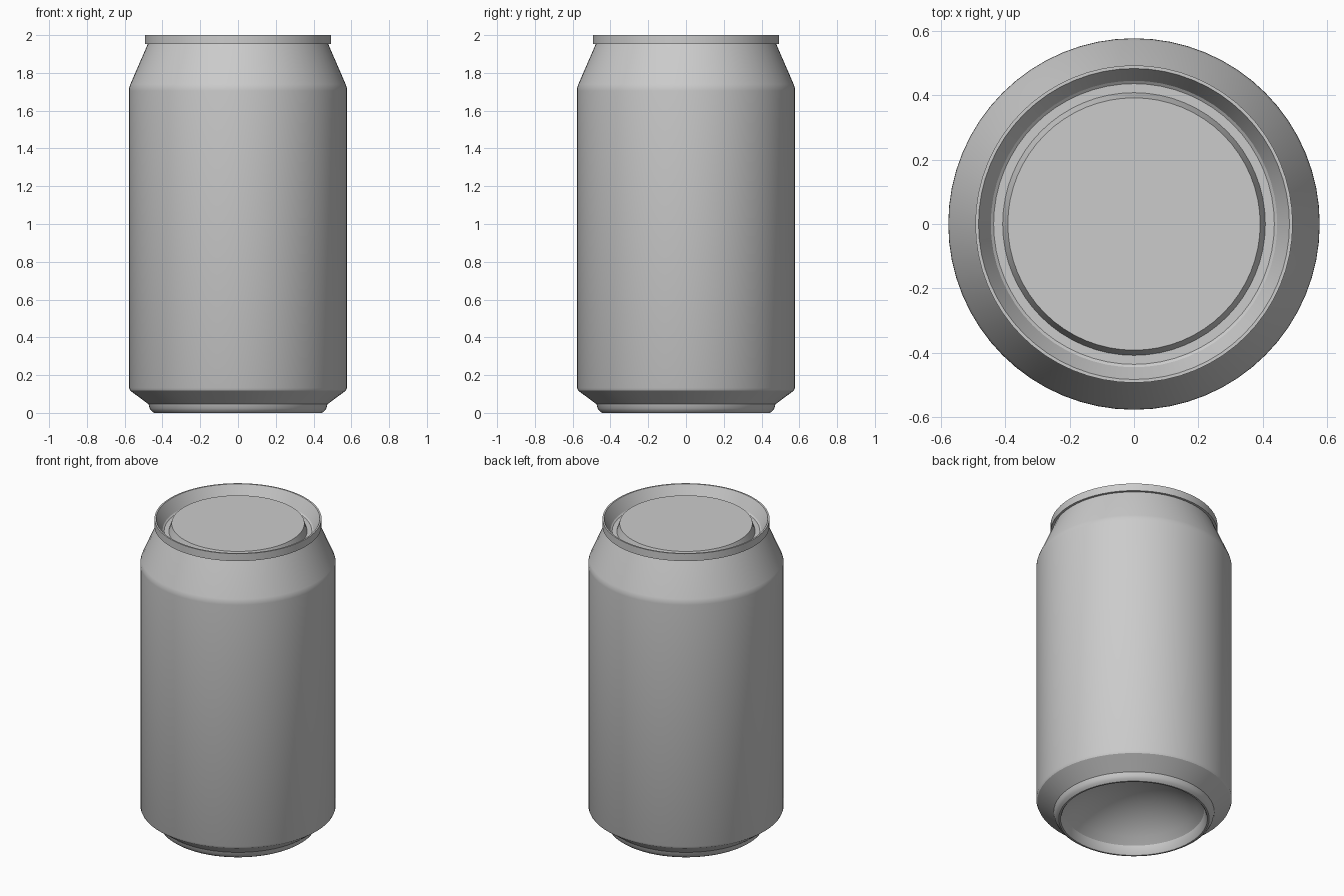
import bpy
import bmesh
import math

if "Cube" in bpy.data.objects:
    bpy.data.objects.remove(bpy.data.objects["Cube"], do_unlink=True)

SEGMENTS = 64

metal = bpy.data.materials.new("grey_metal")
metal.use_nodes = True
GREY = (0.6, 0.6, 0.6, 1.0)
metal.diffuse_color = GREY
metal.node_tree.nodes["Principled BSDF"].inputs["Base Color"].default_value = GREY


def lathe(name, profile):
    """Revolve (radius, height) points, listed so that faces point outwards."""
    bm = bmesh.new()
    rings = []
    for r, z in profile:
        if r == 0:
            rings.append([bm.verts.new((0, 0, z))] * SEGMENTS)
        else:
            angles = [2 * math.pi * i / SEGMENTS for i in range(SEGMENTS)]
            rings.append([bm.verts.new((r * math.cos(a), r * math.sin(a), z)) for a in angles])
    for low, high in zip(rings, rings[1:]):
        for i in range(SEGMENTS):
            j = (i + 1) % SEGMENTS
            corners = dict.fromkeys((low[i], low[j], high[j], high[i]))
            bm.faces.new(list(corners))
    mesh = bpy.data.meshes.new(name)
    bm.to_mesh(mesh)
    bm.free()
    obj = bpy.data.objects.new(name, mesh)
    bpy.context.collection.objects.link(obj)
    mesh.materials.append(metal)
    bpy.ops.object.select_all(action="DESELECT")
    obj.select_set(True)
    bpy.context.view_layer.objects.active = obj
    bpy.ops.object.shade_smooth_by_angle(angle=math.radians(30))
    return obj


# Concave base dome, from its centre out to the foot
DOME_R, DOME_LOW, DOME_RISE = 0.414, 0.055, 0.17
sphere_r = (DOME_R ** 2 + DOME_RISE ** 2) / (2 * DOME_RISE)
dome = []
for k in range(11):
    r = DOME_R * k / 10
    dome.append((r, DOME_LOW + DOME_RISE - sphere_r + math.sqrt(sphere_r ** 2 - r ** 2)))
lathe("base_dome", dome)

# Rounded foot the can stands on
lathe("foot_ring", [(0.414, 0.055), (0.428, 0.006), (0.434, 0.0), (0.444, 0.0),
                    (0.458, 0.010), (0.468, 0.024), (0.474, 0.046)])

# Side wall with lower chamfer and tapered neck
lathe("can_body", [(0.474, 0.046), (0.571, 0.118), (0.577, 0.132), (0.577, 1.705),
                   (0.576, 1.722), (0.570, 1.74), (0.478, 1.952)])

# Rolled rim and its inner wall
lathe("top_rim", [(0.478, 1.952), (0.493, 1.952), (0.493, 2.0), (0.483, 2.0),
                  (0.445, 1.925)])

# Lid with gutter and raised centre panel
lathe("lid", [(0.445, 1.925), (0.436, 1.918), (0.408, 1.918), (0.392, 1.968), (0, 1.968)])
